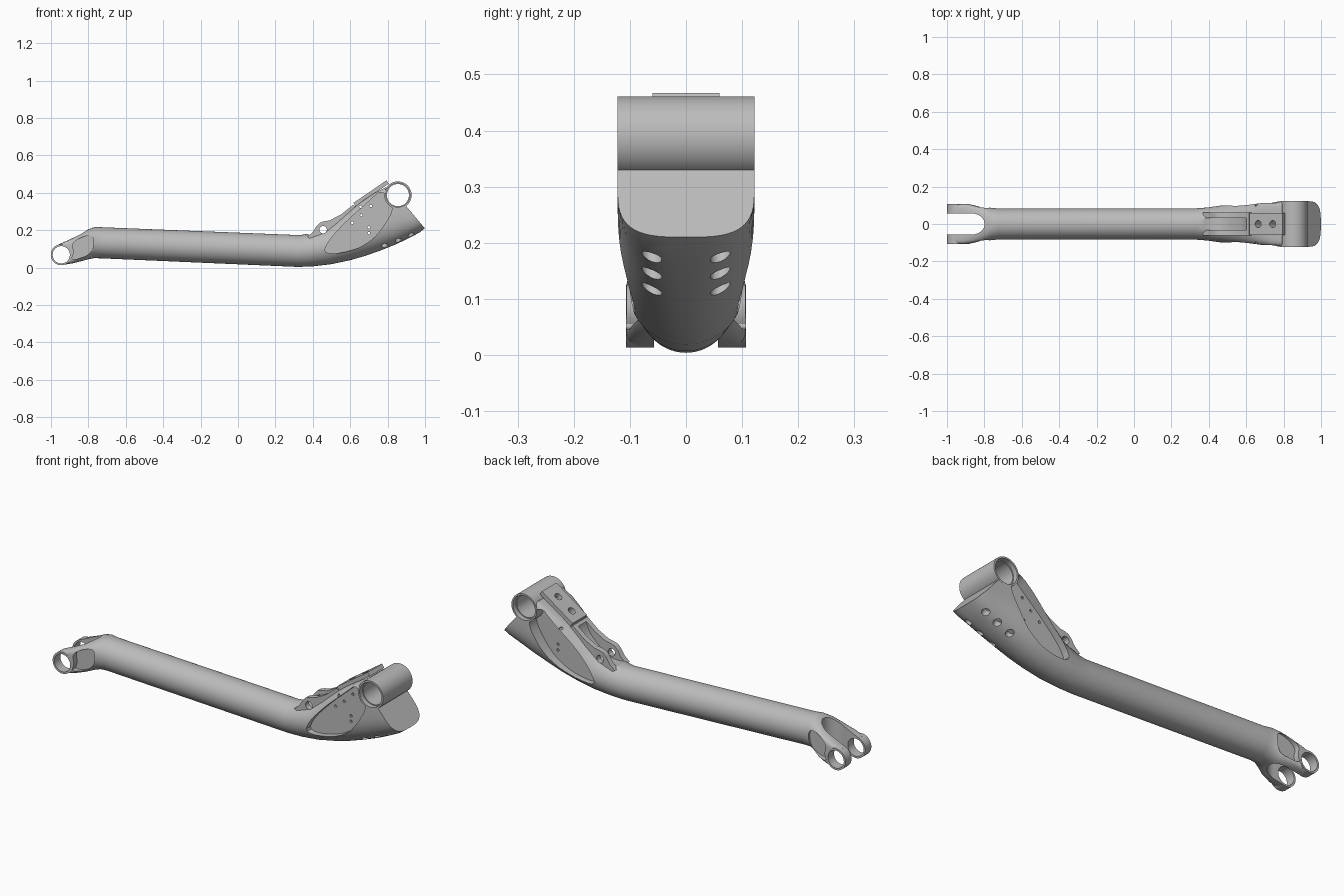
import bpy, bmesh, math
from mathutils import Vector, Matrix

if "Cube" in bpy.data.objects:
    bpy.data.objects.remove(bpy.data.objects["Cube"], do_unlink=True)

grey = bpy.data.materials.new("satin grey")
grey.use_nodes = True
grey.diffuse_color = (0.5, 0.5, 0.5, 1)
grey.node_tree.nodes["Principled BSDF"].inputs["Base Color"].default_value = (0.5, 0.5, 0.5, 1)


def finish(bm, name):
    bmesh.ops.recalc_face_normals(bm, faces=bm.faces)
    mesh = bpy.data.meshes.new(name)
    bm.to_mesh(mesh)
    bm.free()
    mesh.materials.append(grey)
    obj = bpy.data.objects.new(name, mesh)
    bpy.context.collection.objects.link(obj)
    return obj


def loft(name, stations, count=56):
    """Skin over superellipse rings: (bottom xz, top xz, half width, bottom power, top power)."""
    bm = bmesh.new()
    rings = []
    for (xb, zb), (xt, zt), w, nb, nt in stations:
        low, high = Vector((xb, 0, zb)), Vector((xt, 0, zt))
        mid, half = (low + high) / 2, (high - low) / 2
        ring = []
        for i in range(count):
            a = math.tau * i / count
            c, s = math.cos(a), math.sin(a)
            n = nt if s > 0 else nb
            y = math.copysign(abs(c) ** (2 / n), c) * w
            k = math.copysign(abs(s) ** (2 / n), s)
            ring.append(bm.verts.new(mid + half * k + Vector((0, y, 0))))
        rings.append(ring)
    for r, q in zip(rings, rings[1:]):
        for i in range(count):
            j = (i + 1) % count
            bm.faces.new((r[i], r[j], q[j], q[i]))
    bm.faces.new(rings[0])
    bm.faces.new(rings[-1])
    return finish(bm, name)


def rounded(points, steps=2):
    """Corner cutting turns a rough outline into a rounded one."""
    pts = [Vector(p) for p in points]
    for _ in range(steps):
        pts = [p for a, b in zip(pts, pts[1:] + pts[:1])
               for p in (a.lerp(b, 0.25), a.lerp(b, 0.75))]
    return pts


def slab(name, outline, y0, y1):
    """Side outline in x and z, pushed from y0 to y1."""
    bm = bmesh.new()
    a = [bm.verts.new((p[0], y0, p[1])) for p in outline]
    b = [bm.verts.new((p[0], y1, p[1])) for p in outline]
    bm.faces.new(a)
    bm.faces.new(b)
    for i in range(len(a)):
        j = (i + 1) % len(a)
        bm.faces.new((a[i], a[j], b[j], b[i]))
    return finish(bm, name)


def rod(name, centre, axis, radius, length, sides=40):
    bm = bmesh.new()
    turn = Vector(axis).to_track_quat('Z', 'Y').to_matrix().to_4x4()
    bmesh.ops.create_cone(bm, cap_ends=True, segments=sides, radius1=radius, radius2=radius,
                          depth=length, matrix=Matrix.Translation(centre) @ turn)
    return finish(bm, name)


def cut(obj, cutters):
    for c in cutters:
        c.hide_render = True
        mod = obj.modifiers.new("cut", 'BOOLEAN')
        mod.operation, mod.solver, mod.object = 'DIFFERENCE', 'EXACT', c
        bpy.context.view_layer.objects.active = obj
        bpy.ops.object.modifier_apply(modifier=mod.name)


Y = (0, 1, 0)
EYE, SLEEVE, PIN = (-0.945, 0, 0.069), (0.855, 0, 0.388), (0.455, 0, 0.203)

# Arm: fork root, straight tube and flared head in one skin
arm = loft("arm_body", [
    ((-0.94, 0.014), (-0.965, 0.122), 0.107, 10, 10),
    ((-0.88, 0.024), (-0.91, 0.146), 0.107, 7, 7),
    ((-0.83, 0.036), (-0.85, 0.176), 0.104, 4, 4),
    ((-0.80, 0.045), (-0.805, 0.203), 0.096, 2.8, 2.8),
    ((-0.77, 0.051), (-0.765, 0.218), 0.087, 2.2, 2.2),
    ((-0.73, 0.050), (-0.725, 0.216), 0.083, 2, 2),
    ((0.32, 0.004), (0.33, 0.174), 0.083, 2, 2),
    ((0.40, 0.007), (0.38, 0.182), 0.088, 2, 2),
    ((0.50, 0.019), (0.46, 0.205), 0.101, 2, 2),
    ((0.60, 0.040), (0.53, 0.255), 0.113, 2, 2.3),
    ((0.68, 0.063), (0.60, 0.310), 0.120, 2.1, 3),
    ((0.76, 0.091), (0.67, 0.360), 0.122, 2.2, 5),
    ((0.84, 0.123), (0.73, 0.400), 0.122, 2.4, 8),
    ((0.92, 0.161), (0.79, 0.430), 0.122, 2.7, 10),
    ((0.97, 0.188), (0.83, 0.415), 0.122, 3, 10),
    ((0.999, 0.210), (0.85, 0.388), 0.122, 3.2, 10)])

# Cutters: fork slot, eye bores, side pockets
slot = [slab("slot_cutter", [(-1.1, -0.1), (-0.87, -0.1), (-0.87, 0.4), (-1.1, 0.4)], -0.057, 0.057)]
slot.append(rod("slot_end_cutter", (0, 0, 0.1), (0, 0, 1), 0.0572, 0.8))
slot[1].scale.x = 1.25
slot[1].location.x = -0.87
eye_bore = rod("eye_bore_cutter", EYE, Y, 0.046, 1)
sleeve_bore = rod("sleeve_bore_cutter", SLEEVE, Y, 0.068, 1, 64)
pin_bore = rod("pin_bore_cutter", PIN, Y, 0.02, 1, 24)
head_pocket = rounded([(0.455, 0.07), (0.48, 0.14), (0.57, 0.24), (0.70, 0.355), (0.77, 0.42),
                       (0.84, 0.33), (0.78, 0.22), (0.71, 0.14), (0.60, 0.085)])
fork_pocket = rounded([(-0.895, 0.04), (-0.82, 0.055), (-0.775, 0.09), (-0.77, 0.175),
                       (-0.83, 0.168), (-0.89, 0.13), (-0.875, 0.08)])
pockets = []
for side in (-1, 1):
    pockets.append(slab("head_pocket_cutter", head_pocket, side * 0.062, side * 0.3))
    pockets.append(slab("fork_pocket_cutter", fork_pocket, side * 0.077, side * 0.3))
groove = slab("groove_cutter", rounded([(0.33, 0.19), (0.42, 0.165), (0.50, 0.19), (0.61, 0.30),
                                        (0.60, 0.45), (0.33, 0.45)]), -0.033, 0.033)

# Drain holes under the head and small holes through its web
holes = []
for x, z in ((0.795, 0.1), (0.865, 0.134), (0.93, 0.168)):
    for side in (-1, 1):
        holes.append(rod("drain_cutter", (x, side * 0.061, z), (0.5, 0, -0.87), 0.018, 0.08, 20))
for x, z in ((0.61, 0.24), (0.66, 0.28), (0.655, 0.325), (0.70, 0.215), (0.70, 0.185), (0.71, 0.33)):
    holes.append(rod("web_hole_cutter", (x, 0, z), Y, 0.007, 0.5, 12))

# Raised pad on top with two bolt holes
along = Vector((0.825, 0, 0.565))
up = Vector((-0.565, 0, 0.825))
pad = slab("top_pad", [(0.617, 0.346), (0.794, 0.467), (0.806, 0.449), (0.629, 0.328)], -0.06, 0.06)
bolts = []
for x, z in ((0.667, 0.372), (0.745, 0.425)):
    bolts.append(rod("bolt_cutter", (x, 0, z), up, 0.019, 0.1, 24))

# Pivot ears in front of the pad
ears = slab("pivot_ears", [(0.37, 0.165), (0.40, 0.19), (0.42, 0.222), (0.437, 0.24), (0.46, 0.248),
                           (0.49, 0.253), (0.55, 0.284), (0.615, 0.336), (0.64, 0.32), (0.56, 0.2),
                           (0.46, 0.11)], -0.062, 0.062)

# Bearing sleeve with shallow counterbores
sleeve = rod("bearing_sleeve", SLEEVE, Y, 0.073, 0.244, 64)
sleeve_cuts = [rod("sleeve_hole_cutter", SLEEVE, Y, 0.059, 1, 64)]
for side in (-1, 1):
    sleeve_cuts.append(rod("counterbore_cutter", (SLEEVE[0], side * 0.122, SLEEVE[2]), Y, 0.064, 0.05, 64))

# Fork eyes, one on each side
eyes = []
for side, label in ((-1, "right"), (1, "left")):
    eyes.append(rod(label + "_fork_eye", (EYE[0], side * 0.082, EYE[2]), Y, 0.056, 0.05, 48))

cut(arm, slot + pockets + [groove, eye_bore, sleeve_bore, pin_bore] + holes + bolts)
cut(pad, bolts)
cut(ears, [groove, pin_bore] + holes[6:])
cut(sleeve, sleeve_cuts)
for eye in eyes:
    cut(eye, [eye_bore])

# Remove the cutters and shade the finished parts
for obj in list(bpy.data.objects):
    if obj.name.split(".")[0].endswith("_cutter"):
        bpy.data.objects.remove(obj, do_unlink=True)
for obj in [arm, pad, ears, sleeve] + eyes:
    bpy.ops.object.select_all(action='DESELECT')
    obj.select_set(True)
    bpy.context.view_layer.objects.active = obj
    bpy.ops.object.shade_smooth_by_angle(angle=math.radians(30))
